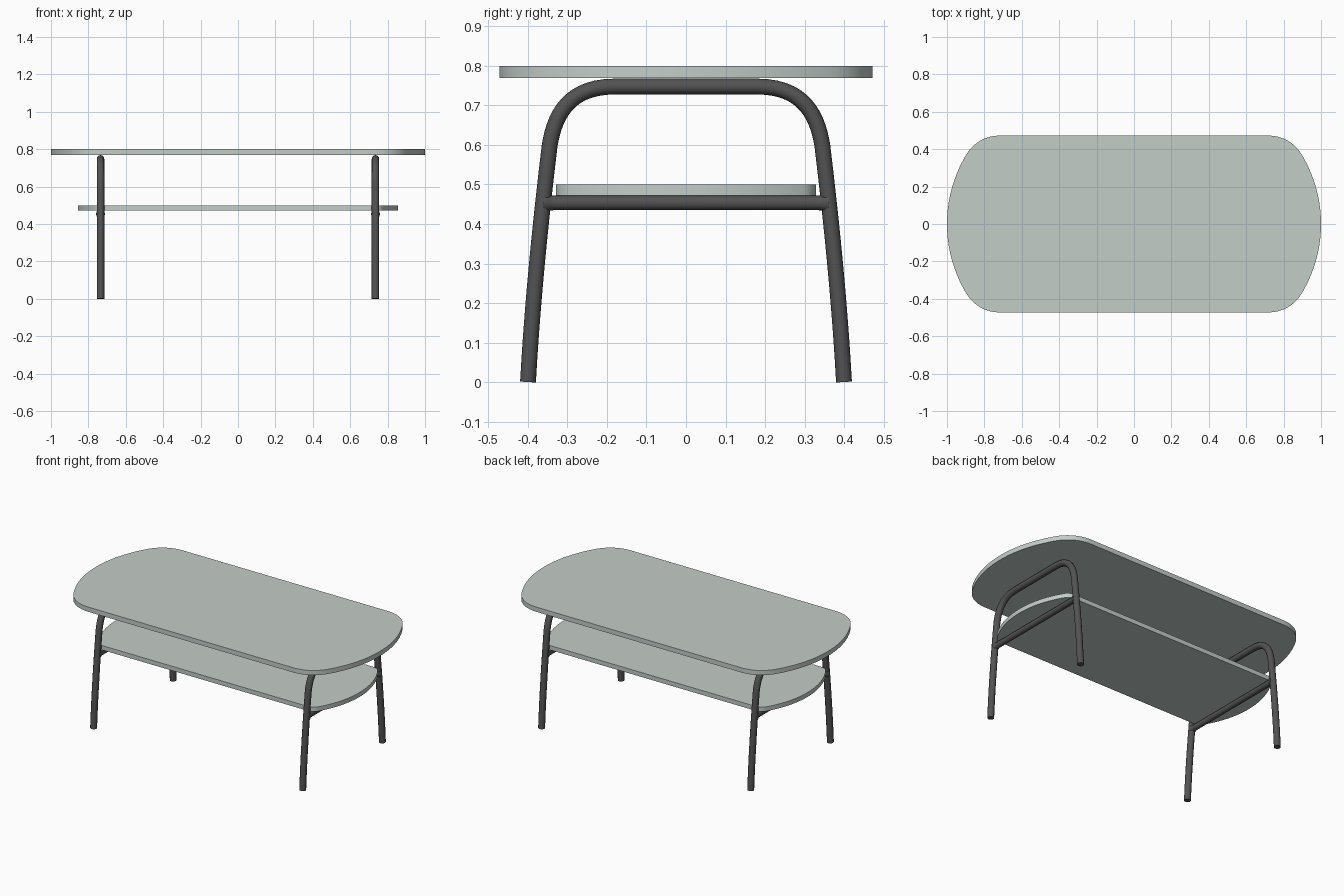
import bpy, bmesh, math
from mathutils import Vector

if "Cube" in bpy.data.objects:
    bpy.data.objects.remove(bpy.data.objects["Cube"])


def material(name, rgb):
    m = bpy.data.materials.new(name)
    m.diffuse_color = (*rgb, 1)
    m.use_nodes = True
    m.node_tree.nodes["Principled BSDF"].inputs["Base Color"].default_value = m.diffuse_color
    return m


PANEL = material("pale grey green", (0.55, 0.61, 0.58))
METAL = material("dark grey metal", (0.085, 0.085, 0.085))


def smooth(ob):
    bpy.ops.object.select_all(action='DESELECT')
    ob.select_set(True)
    bpy.context.view_layer.objects.active = ob
    bpy.ops.object.shade_smooth_by_angle(angle=math.radians(35))


def board(name, inset, z0, z1):
    """Board with straight long sides, rounded corners and bowed ends."""
    half_w, bow, cx = 0.4725, 0.72, 0.72
    # corner radius that meets both the long side and the bowed end smoothly
    ex = 1 - bow
    r = (bow**2 - (cx - ex)**2 - half_w**2) / (2 * (bow - half_w))
    cy = half_w - r
    a = math.atan2(cy, cx - ex)
    quarter = []
    for i in range(10):
        t = a * i / 10
        quarter.append((ex + (bow - inset) * math.cos(t), (bow - inset) * math.sin(t)))
    for i in range(13):
        t = a + (math.pi / 2 - a) * i / 12
        quarter.append((cx + (r - inset) * math.cos(t), cy + (r - inset) * math.sin(t)))
    upper = quarter + [(-x, y) for x, y in reversed(quarter)]
    outline = upper + [(x, -y) for x, y in reversed(upper[1:-1])]

    bm = bmesh.new()
    face = bm.faces.new([bm.verts.new((x, y, z0)) for x, y in outline])
    ext = bmesh.ops.extrude_face_region(bm, geom=[face])
    bmesh.ops.translate(bm, vec=(0, 0, z1 - z0),
                        verts=[v for v in ext["geom"] if isinstance(v, bmesh.types.BMVert)])
    bmesh.ops.recalc_face_normals(bm, faces=bm.faces)
    me = bpy.data.meshes.new(name)
    bm.to_mesh(me)
    bm.free()
    me.materials.append(PANEL)
    ob = bpy.data.objects.new(name, me)
    bpy.context.collection.objects.link(ob)
    smooth(ob)


def tube(name, points, radius, scales=None):
    """Round tube along a path."""
    cu = bpy.data.curves.new(name, 'CURVE')
    cu.dimensions = '3D'
    cu.bevel_depth = radius
    cu.bevel_resolution = 4
    cu.use_fill_caps = True
    sp = cu.splines.new('POLY')
    sp.points.add(len(points) - 1)
    for i, p in enumerate(points):
        sp.points[i].co = (*p, 1)
        sp.points[i].radius = scales[i] if scales else 1
    cu.materials.append(METAL)
    ob = bpy.data.objects.new(name, cu)
    bpy.context.collection.objects.link(ob)
    bpy.ops.object.select_all(action='DESELECT')
    ob.select_set(True)
    bpy.context.view_layer.objects.active = ob
    bpy.ops.object.convert(target='MESH')
    smooth(bpy.context.view_layer.objects.active)


def bezier(pts, n):
    p = [Vector((0, *q)) for q in pts]
    out = []
    for i in range(n + 1):
        t = i / n
        u = 1 - t
        out.append(u**3 * p[0] + 3*u*u*t * p[1] + 3*u*t*t * p[2] + t**3 * p[3])
    return out


# Table top and lower shelf
board("table_top", 0.0, 0.77, 0.80)
board("lower_shelf", 0.1435, 0.472, 0.50)

# Half of a leg arch: rounded shoulder, then a gently splayed leg
shoulder = bezier([(0.18, 0.748), (0.302, 0.748), (0.333, 0.67), (0.345, 0.6)], 14)
shin = bezier([(0.345, 0.6), (0.369, 0.4), (0.389, 0.2), (0.40, 0.0)], 10)
half = shoulder + shin[1:]
arch = [Vector((0, -p.y, p.z)) for p in reversed(half)] + half

for side, x in (("left", -0.735), ("right", 0.735)):
    tube(side + "_leg_arch", [p + Vector((x, 0, 0)) for p in arch], 0.02)
    # Crossbar with small flared weld at each end
    ys = [-0.362, -0.351, -0.345, -0.335, 0.335, 0.345, 0.351, 0.362]
    tube(side + "_crossbar", [(x, y, 0.4535) for y in ys], 0.0185,
         [1.3, 1.25, 1.08, 1, 1, 1.08, 1.25, 1.3])
